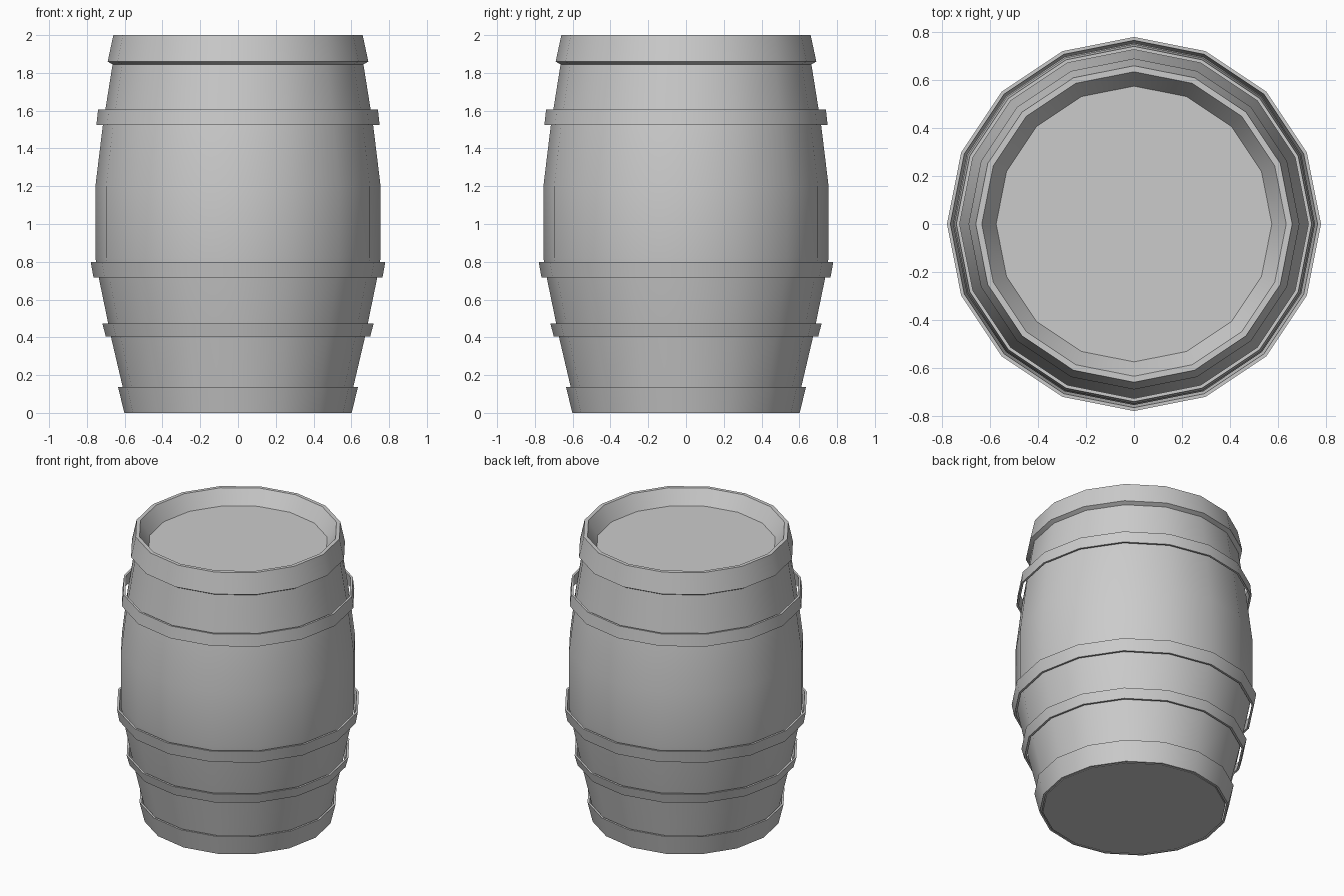
import bpy, bmesh, math

if "Cube" in bpy.data.objects:
    bpy.data.objects.remove(bpy.data.objects["Cube"])

SIDES = 16


def lathe(name, profile, closed=False):
    """Spin an (r, z) profile round the z axis; closed joins last point to first."""
    bm = bmesh.new()
    rings = []
    for r, z in profile:
        rings.append([bm.verts.new((r * math.cos(2 * math.pi * i / SIDES),
                                    r * math.sin(2 * math.pi * i / SIDES), z))
                      for i in range(SIDES)])
    pairs = list(zip(rings, rings[1:]))
    if closed:
        pairs.append((rings[-1], rings[0]))
    else:
        bm.faces.new(rings[0])
        bm.faces.new(rings[-1])
    for a, b in pairs:
        for i in range(SIDES):
            j = (i + 1) % SIDES
            bm.faces.new((a[i], a[j], b[j], b[i]))
    bmesh.ops.recalc_face_normals(bm, faces=bm.faces)
    mesh = bpy.data.meshes.new(name)
    bm.to_mesh(mesh)
    bm.free()
    obj = bpy.data.objects.new(name, mesh)
    bpy.context.collection.objects.link(obj)
    bpy.context.view_layer.objects.active = obj
    obj.select_set(True)
    bpy.ops.object.shade_smooth_by_angle(angle=math.radians(30))
    obj.select_set(False)
    return obj


def hoop(name, r0, z0, r1, z1, t=0.014):
    """Thin slanted band from (r0, z0) up to (r1, z1)."""
    lathe(name, [(r0, z0), (r1, z1), (r1 - t, z1), (r0 - t, z0)], closed=True)


# bulging wooden body with the recessed lid
lathe("barrel_body", [(0.582, 0), (0.61, 0.135), (0.672, 0.40), (0.738, 0.72),
                      (0.755, 0.82), (0.755, 1.20), (0.716, 1.52),
                      (0.664, 1.845), (0.645, 2.0), (0.635, 2.0), (0.575, 1.9)])

# end hoops, seated against the body
lathe("top_hoop", [(0.64, 2.0), (0.66, 2.0), (0.69, 1.86), (0.664, 1.845)], closed=True)
hoop("bottom_hoop", 0.602, 0, 0.635, 0.137)

# middle hoops, standing slightly off the body
hoop("lower_hoop", 0.70, 0.405, 0.718, 0.472)
hoop("belly_hoop", 0.765, 0.717, 0.78, 0.80)
hoop("upper_hoop", 0.75, 1.523, 0.741, 1.605)
